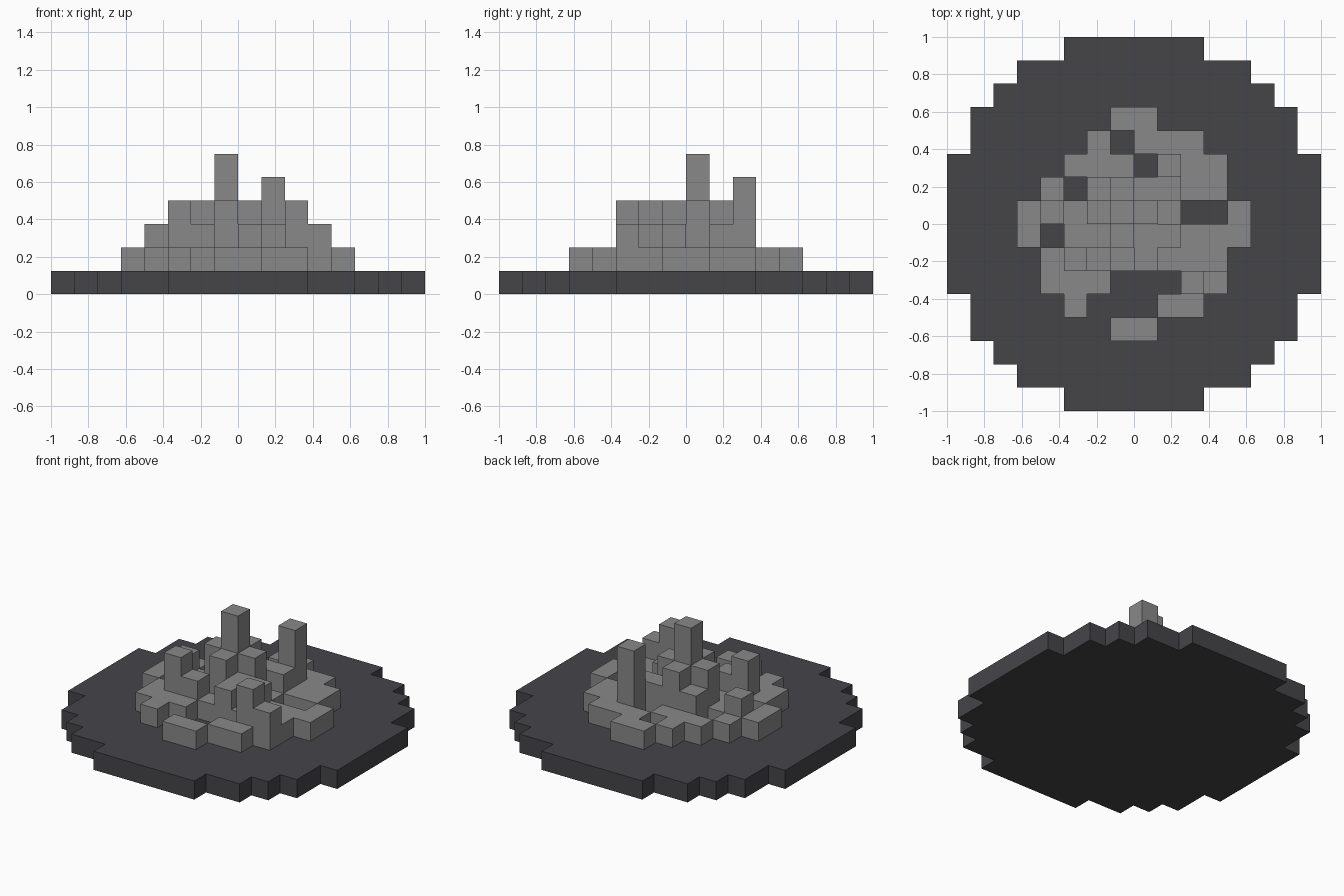
import bpy
import bmesh
from mathutils import Vector

cube = bpy.data.objects.get("Cube")
if cube:
    bpy.data.objects.remove(cube, do_unlink=True)

UNIT = 0.125  # edge of one block


def make_material(name, colour):
    mat = bpy.data.materials.new(name)
    mat.use_nodes = True
    mat.diffuse_color = colour
    bsdf = next(n for n in mat.node_tree.nodes if n.type == "BSDF_PRINCIPLED")
    bsdf.inputs["Base Color"].default_value = colour
    return mat


def build_blocks(name, cells, mat):
    """Join unit blocks into one shell, keeping only the outer faces."""
    bm = bmesh.new()
    for cell in cells:
        centre = Vector(cell) + Vector((0.5, 0.5, 0.5))
        for axis in range(3):
            for sign in (-1, 1):
                normal = Vector((0, 0, 0))
                normal[axis] = sign
                if tuple(int(c + n) for c, n in zip(cell, normal)) in cells:
                    continue
                u = Vector((0, 0, 0))
                u[(axis + 1) % 3] = 0.5
                v = normal.cross(u)
                mid = centre + normal * 0.5
                corners = (mid - u - v, mid + u - v, mid + u + v, mid - u + v)
                bm.faces.new([bm.verts.new(p * UNIT) for p in corners])
    bmesh.ops.remove_doubles(bm, verts=bm.verts, dist=0.001)
    bmesh.ops.dissolve_limit(bm, angle_limit=0.01, verts=bm.verts, edges=bm.edges)
    mesh = bpy.data.meshes.new(name)
    bm.to_mesh(mesh)
    bm.free()
    mesh.materials.append(mat)
    obj = bpy.data.objects.new(name, mesh)
    bpy.context.collection.objects.link(obj)
    return obj


dark_stone = make_material("dark stone", (0.06, 0.058, 0.066, 1))
grey_rock = make_material("grey rock", (0.25, 0.25, 0.25, 1))

# Round stepped base slab, one block thick
RADIUS = 8
slab = {(x, y, 0)
        for x in range(-RADIUS, RADIUS) for y in range(-RADIUS, RADIUS)
        if (x + 0.5) ** 2 + (y + 0.5) ** 2 < RADIUS ** 2}
build_blocks("base_slab", slab, dark_stone)

# Rubble mound: column heights in blocks, back row first
HEIGHTS = (
    "....11....",
    "...1.111..",
    "..111.411.",
    ".1.232211.",
    "1213531..1",
    "1.11322111",
    ".13212111.",
    ".111...32.",
    "..1...11..",
    "....11....",
)
half = len(HEIGHTS) // 2
mound = {(col - half, half - 1 - row, 1 + z)
         for row, line in enumerate(HEIGHTS)
         for col, mark in enumerate(line) if mark != "."
         for z in range(int(mark))}
build_blocks("rubble_mound", mound, grey_rock)
